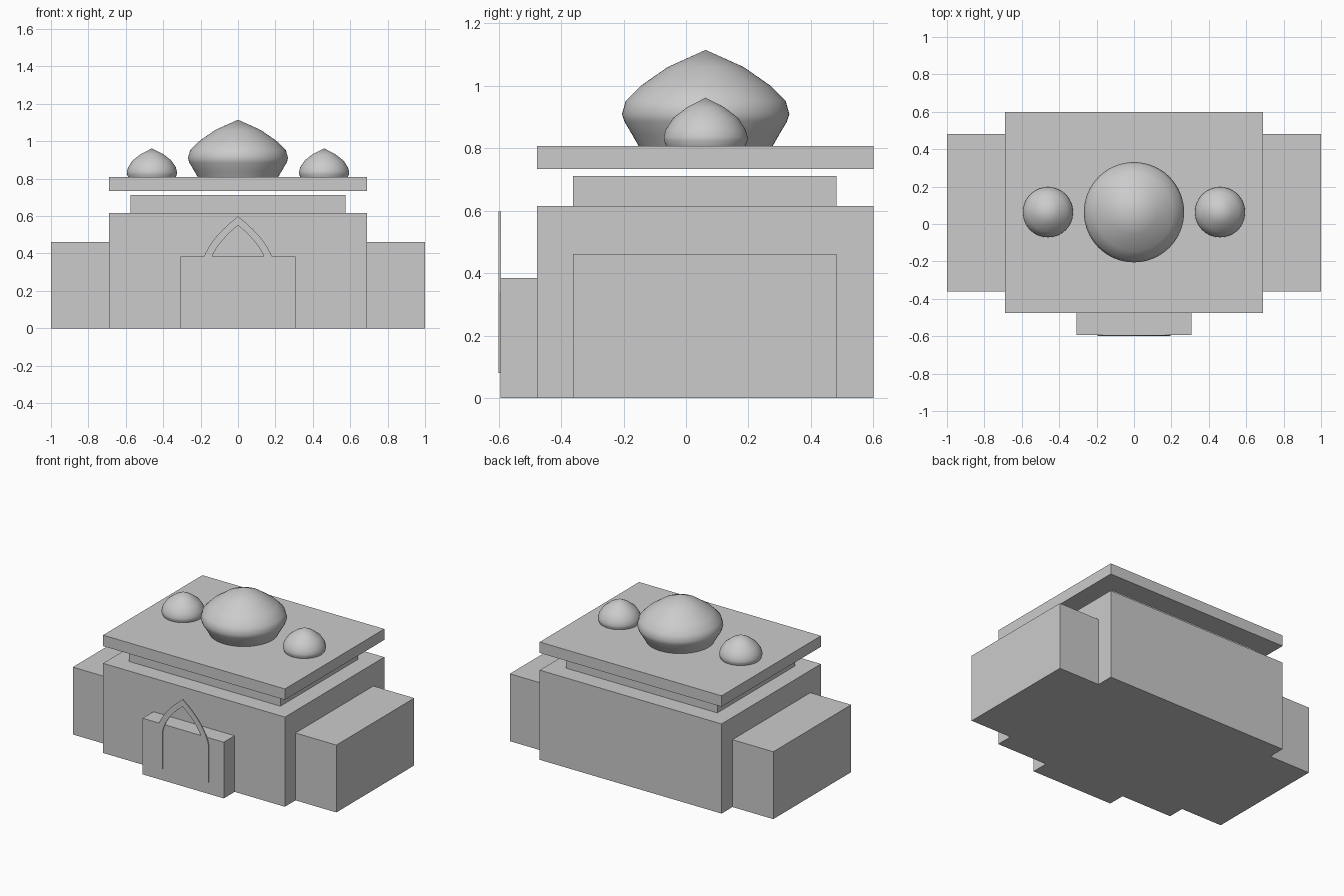
import bpy, bmesh, math

if "Cube" in bpy.data.objects:
    bpy.data.objects.remove(bpy.data.objects["Cube"])

stone = bpy.data.materials.new("grey_stone")
stone.diffuse_color = (0.6, 0.6, 0.6, 1)
stone.use_nodes = True
stone.node_tree.nodes["Principled BSDF"].inputs["Base Color"].default_value = stone.diffuse_color


def finish(name, bm):
    bmesh.ops.recalc_face_normals(bm, faces=bm.faces)
    mesh = bpy.data.meshes.new(name)
    bm.to_mesh(mesh)
    bm.free()
    mesh.materials.append(stone)
    ob = bpy.data.objects.new(name, mesh)
    bpy.context.collection.objects.link(ob)
    return ob


def box(name, x0, x1, y0, y1, z0, z1):
    bm = bmesh.new()
    bmesh.ops.create_cube(bm, size=1)
    for v in bm.verts:
        v.co = ((x0 + x1) / 2 + v.co.x * (x1 - x0),
                (y0 + y1) / 2 + v.co.y * (y1 - y0),
                (z0 + z1) / 2 + v.co.z * (z1 - z0))
    return finish(name, bm)


def dome(name, x, y, profile, sides=64):
    # Lathe a radius/height profile around a vertical axis
    bm = bmesh.new()
    verts = [bm.verts.new((r, 0, z)) for r, z in profile]
    edges = [bm.edges.new(p) for p in zip(verts, verts[1:])]
    bmesh.ops.spin(bm, geom=verts + edges, cent=(0, 0, 0), axis=(0, 0, 1),
                   angle=math.tau, steps=sides)
    bmesh.ops.remove_doubles(bm, verts=bm.verts, dist=1e-4)
    bmesh.ops.translate(bm, verts=bm.verts, vec=(x, y, 0))
    ob = finish(name, bm)
    bpy.context.view_layer.objects.active = ob
    ob.select_set(True)
    bpy.ops.object.shade_smooth_by_angle(angle=math.radians(40))
    ob.select_set(False)


# Stacked masses
box("main_hall", -0.69, 0.69, -0.477, 0.6, 0, 0.615)
box("upper_tier", -0.575, 0.575, -0.362, 0.482, 0.615, 0.712)
box("roof_slab", -0.69, 0.69, -0.477, 0.6, 0.733, 0.808)
box("porch", -0.308, 0.308, -0.594, -0.477, 0, 0.385)
box("left_wing", -1, -0.69, -0.362, 0.482, 0, 0.462)
box("right_wing", 0.69, 1, -0.362, 0.482, 0, 0.462)

# Onion domes
large = [(0, 0.808), (0.215, 0.808), (0.235, 0.843), (0.26, 0.885), (0.268, 0.91),
         (0.256, 0.952), (0.208, 1.0), (0.122, 1.06), (0, 1.115)]
small = [(0, 0.808), (0.127, 0.808), (0.134, 0.825), (0.134, 0.836), (0.128, 0.86),
         (0.104, 0.897), (0.06, 0.931), (0, 0.962)]
dome("central_dome", 0, 0.063, large)
dome("left_dome", -0.46, 0.063, small)
dome("right_dome", 0.46, 0.063, small)


def arch_side(half, spring, apex, bottom, steps=8):
    # Straight leg, then a curve up to the point
    cx, cz = half * 0.86, spring + (apex - spring) * 0.5
    pts = [(half, bottom)]
    for i in range(steps + 1):
        t = i / steps
        pts.append(((1 - t) ** 2 * half + 2 * t * (1 - t) * cx,
                    (1 - t) ** 2 * spring + 2 * t * (1 - t) * cz + t * t * apex))
    return pts


# Pointed arch trim on the porch front
outer = arch_side(0.195, 0.34, 0.598, 0.08)
inner = arch_side(0.152, 0.34, 0.55, 0.08)
bm = bmesh.new()
rows = []
for pts in (outer, inner):
    full = pts + [(-x, z) for x, z in pts[-2::-1]]
    rows.append([bm.verts.new((x, -0.6, z)) for x, z in full])
for i in range(len(rows[0]) - 1):
    bm.faces.new((rows[0][i], rows[0][i + 1], rows[1][i + 1], rows[1][i]))
ext = bmesh.ops.extrude_face_region(bm, geom=bm.faces[:], use_keep_orig=True)
bmesh.ops.translate(bm, vec=(0, 0.007, 0),
                    verts=[g for g in ext["geom"] if isinstance(g, bmesh.types.BMVert)])
finish("arch_trim", bm)
